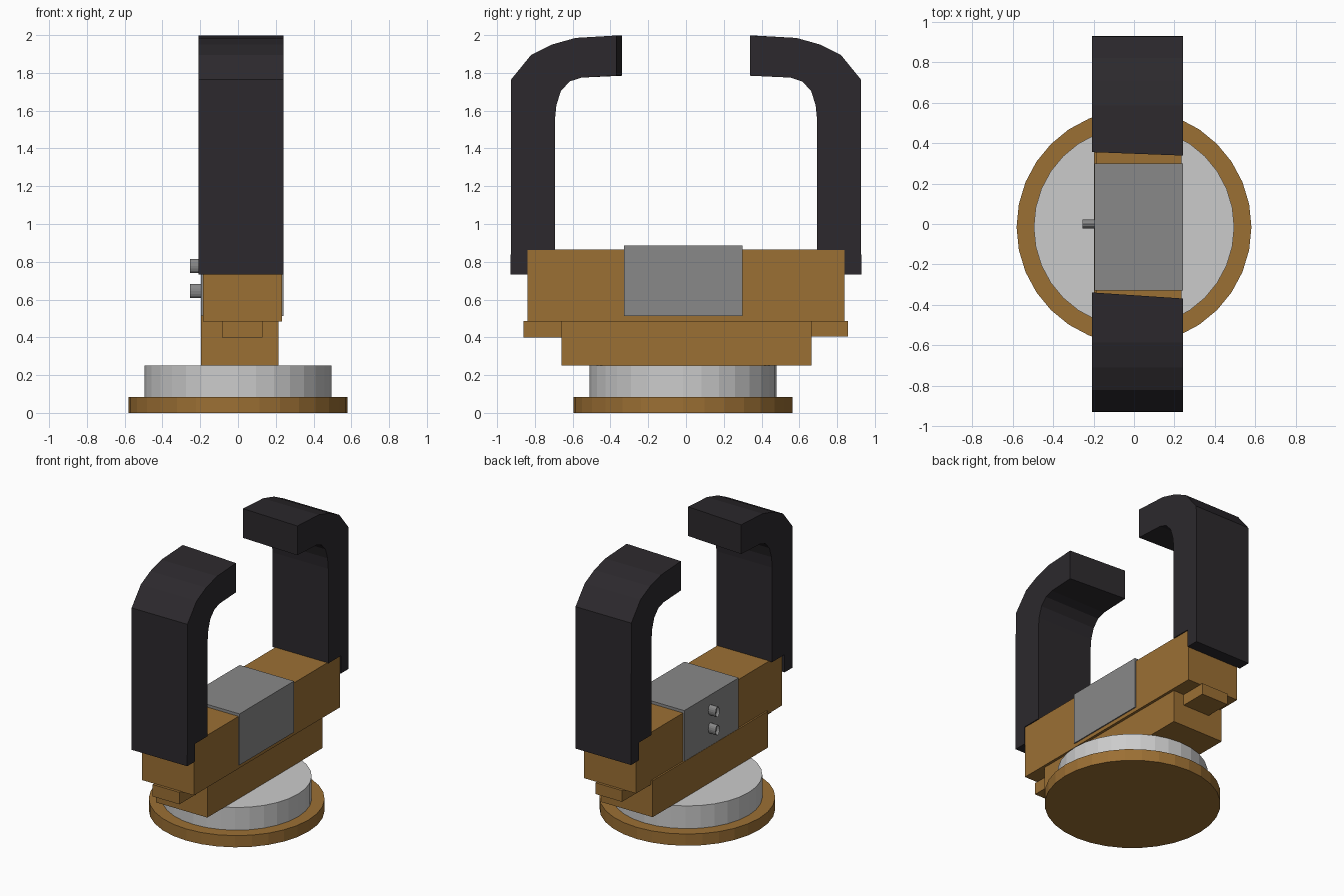
import bpy, bmesh, math
from mathutils import Matrix

if "Cube" in bpy.data.objects:
    bpy.data.objects.remove(bpy.data.objects["Cube"])


def material(name, rgb):
    m = bpy.data.materials.new(name)
    m.diffuse_color = (*rgb, 1)
    m.use_nodes = True
    m.node_tree.nodes["Principled BSDF"].inputs["Base Color"].default_value = m.diffuse_color
    return m


BROWN = material("brown", (0.33, 0.16, 0.034))
BLACK = material("black", (0.025, 0.022, 0.026))
GREY = material("dark_grey", (0.25, 0.25, 0.25))


def finish(name, bm, mat=None):
    bmesh.ops.recalc_face_normals(bm, faces=bm.faces)
    mesh = bpy.data.meshes.new(name)
    bm.to_mesh(mesh)
    bm.free()
    ob = bpy.data.objects.new(name, mesh)
    bpy.context.collection.objects.link(ob)
    if mat:
        mesh.materials.append(mat)
    return ob


def box(name, x, y, z, mat):
    bm = bmesh.new()
    centre = [(a + b) / 2 for a, b in (x, y, z)]
    size = [b - a for a, b in (x, y, z)]
    bmesh.ops.create_cube(bm, size=1, matrix=Matrix.LocRotScale(centre, None, size))
    return finish(name, bm, mat)


def disc(name, radius, z0, z1, mat=None):
    bm = bmesh.new()
    bmesh.ops.create_cone(bm, cap_ends=True, segments=32, radius1=radius, radius2=radius,
                          depth=z1 - z0, matrix=Matrix.Translation((0, -0.015, (z0 + z1) / 2)))
    return finish(name, bm, mat)


# Round base
disc("base_plate", 0.58, 0, 0.085, BROWN)
disc("turntable", 0.495, 0.085, 0.25)

# Gripper body
box("lower_body", (-0.197, 0.215), (-0.66, 0.665), (0.25, 0.515), BROWN)
box("upper_body", (-0.185, 0.234), (-0.84, 0.838), (0.485, 0.865), BROWN)
box("front_tab", (-0.085, 0.13), (-0.86, -0.6), (0.4, 0.487), BROWN)
box("back_tab", (-0.085, 0.13), (0.6, 0.857), (0.405, 0.487), BROWN)
box("control_box", (-0.195, 0.242), (-0.328, 0.298), (0.512, 0.885), GREY)

# Oval connectors with recessed ends
for name, z in (("lower_connector", 0.645), ("upper_connector", 0.778)):
    bm = bmesh.new()
    place = (Matrix.Translation((-0.22, 0, z)) @ Matrix.Diagonal((1, 0.6, 1, 1))
             @ Matrix.Rotation(math.radians(90), 4, 'Y'))
    bmesh.ops.create_cone(bm, cap_ends=True, segments=16, radius1=0.038, radius2=0.038,
                          depth=0.07, matrix=place)
    bm.faces.ensure_lookup_table()
    end = min(bm.faces, key=lambda f: f.calc_center_median().x)
    bmesh.ops.inset_region(bm, faces=[end], thickness=0.007)
    bmesh.ops.translate(bm, verts=end.verts, vec=(0.02, 0, 0))
    finish(name, bm, GREY)

# Hooked fingers: side profile as (distance from centre, height), ends at the tip
PROFILE = [(0.35, 1.785), (0.555, 1.775), (0.615, 1.755), (0.662, 1.705), (0.686, 1.63),
           (0.694, 1.55), (0.694, 0.862), (0.838, 0.862), (0.838, 0.733), (0.928, 0.733),
           (0.926, 1.765), (0.82, 1.895), (0.71, 1.95), (0.585, 1.985), (0.35, 1.998)]


def finger(name, side, tip_left, tip_right):
    bm = bmesh.new()
    rings = []
    for x, tip in ((-0.208, tip_left), (0.241, tip_right)):
        rings.append([bm.verts.new((x, side * (tip if y == 0.35 else y), z))
                      for y, z in PROFILE])
        bm.faces.new(rings[-1])
    n = len(PROFILE)
    for i in range(n):
        j = (i + 1) % n
        bm.faces.new((rings[0][i], rings[0][j], rings[1][j], rings[1][i]))
    finish(name, bm, BLACK)


finger("front_finger", -1, 0.338, 0.368)
finger("back_finger", 1, 0.355, 0.338)
